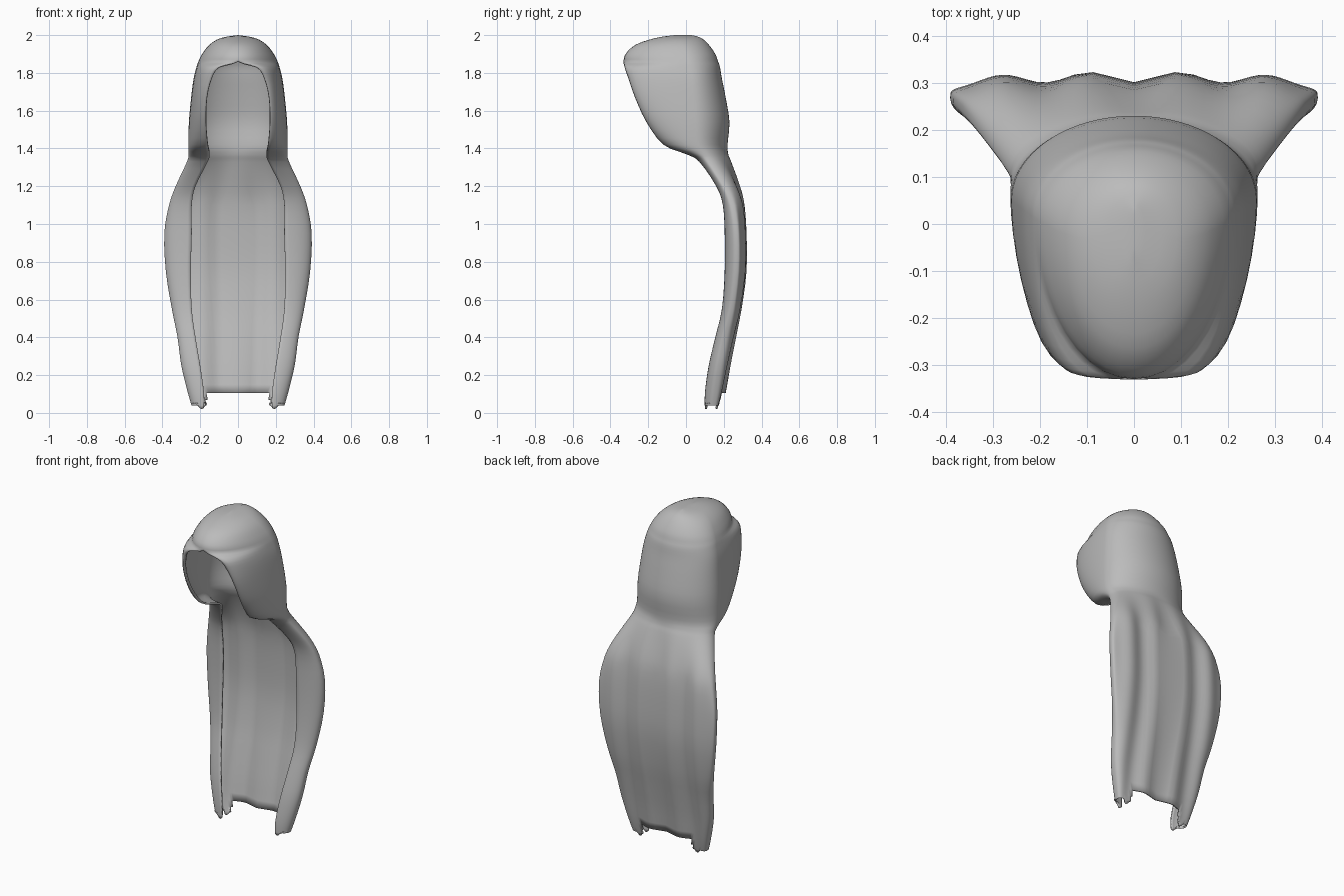
import bpy, bmesh, math

cube = bpy.data.objects.get("Cube")
if cube:
    bpy.data.objects.remove(cube, do_unlink=True)

STEPS = 3         # rows made between two neighbouring sections
FRONT_COLS = 10   # columns from the front edge to the widest point
BACK_COLS = 24    # columns from the widest point to the back seam
HEM = .105        # height of the straight hem at the back

# Sections of one half: height, front edge x and y, widest x and y, back y
HOOD = [
    (2, 0, -.06, 0, 0, .03),
    (1.985, 0, -.16, .09, -.03, .08),
    (1.95, 0, -.265, .15, -.02, .12),
    (1.9, 0, -.32, .19, 0, .155),
    (1.86, 0, -.33, .21, .01, .17),
    (1.83, .1, -.325, .22, .02, .18),
    (1.77, .14, -.305, .235, .03, .19),
    (1.67, .165, -.27, .248, .04, .21),
    (1.54, .17, -.21, .26, .05, .23),
    (1.42, .16, -.12, .263, .06, .22),
    (1.37, .15, 0, .262, .09, .225),
]
CAPE = [
    (1.33, .16, .07, .27, .12, .24),
    (1.2, .225, .16, .33, .2, .28),
    (1.1, .245, .195, .365, .24, .3),
    (.95, .245, .205, .39, .265, .31),
    (.75, .25, .205, .382, .265, .31),
    (.55, .245, .19, .35, .24, .285),
    (.4, .225, .155, .32, .2, .255),
    (.25, .2, .12, .3, .17, .225),
    (HEM, .18, .1, .265, .15, .2),
    (.02, .18, .1, .24, .14, .18),
]


def spline(a, b, c, d, t):
    """Smooth value between b and c."""
    return b + t / 2 * (c - a + t * (2 * a - 5 * b + 4 * c - d + t * (3 * (b - c) + d - a)))


def refine(rows, steps):
    """Insert smoothly interpolated sections between the given ones."""
    out = []
    last = len(rows) - 1
    for i in range(last):
        near = [rows[max(i - 1, 0)], rows[i], rows[i + 1], rows[min(i + 2, last)]]
        for s in range(steps):
            out.append([spline(*vals, s / steps) for vals in zip(*near)])
    out.append(list(rows[-1]))
    return out


def section_points(z, front_x, front_y, side_x, side_y, back_y):
    """Points of one half section, from the front edge round to the back seam."""
    cape = min(max((1.4 - z) / .3, 0), 1)
    square = 1 - .45 * cape
    front_x = max(front_x, 0)
    points = []
    for c in range(FRONT_COLS):
        a = math.pi / 2 * c / FRONT_COLS
        x = front_x + (side_x - front_x) * math.sin(a)
        y = side_y + (front_y - side_y) * math.cos(a)
        points.append((x, y, z))
    for c in range(BACK_COLS + 1):
        a = math.pi / 2 * c / BACK_COLS
        x = side_x * max(math.cos(a), 0) ** square
        y = side_y + (back_y - side_y) * math.sin(a) ** square
        # soft vertical pleats across the back of the cape
        pleat = -math.cos(math.tau * x / .19) * math.sin(a)
        points.append((x, y + .011 * cape * pleat, z))
    points[-1] = (0, *points[-1][1:])
    return points


def build_cloak(name, sections, material):
    bm = bmesh.new()
    grid = [[bm.verts.new(p) for p in section_points(*row)] for row in sections]
    for upper, lower in zip(grid, grid[1:]):
        for c in range(len(upper) - 1):
            # the back hem is cut straight, leaving a tab at each side
            below_hem = lower[c].co.z < HEM - .001
            if below_hem and c >= FRONT_COLS and lower[c].co.x < .17:
                continue
            bm.faces.new((upper[c], lower[c], lower[c + 1], upper[c + 1]))
    bmesh.ops.delete(bm, geom=[v for v in bm.verts if not v.link_faces], context='VERTS')
    # ragged lower edge of the tabs
    for v in bm.verts:
        if v.co.z < .03:
            v.co.z += .015 * (1 + math.sin(v.co.x * 90))
    bmesh.ops.remove_doubles(bm, verts=bm.verts, dist=.0005)
    mesh = bpy.data.meshes.new(name)
    bm.to_mesh(mesh)
    bm.free()
    mesh.materials.append(material)

    obj = bpy.data.objects.new(name, mesh)
    bpy.context.collection.objects.link(obj)
    mirror = obj.modifiers.new("mirror", 'MIRROR')
    mirror.use_clip = True
    mirror.merge_threshold = .001
    cloth = obj.modifiers.new("cloth_thickness", 'SOLIDIFY')
    cloth.thickness = .01
    cloth.offset = -1
    bpy.ops.object.select_all(action='DESELECT')
    obj.select_set(True)
    bpy.context.view_layer.objects.active = obj
    bpy.ops.object.shade_smooth_by_angle(angle=math.radians(40))
    return obj


# Plain grey cloth
cloth_grey = bpy.data.materials.new("cloth_grey")
cloth_grey.use_nodes = True
grey = (.5, .5, .5, 1)
cloth_grey.diffuse_color = grey
cloth_grey.node_tree.nodes["Principled BSDF"].inputs["Base Color"].default_value = grey

build_cloak("hooded_cloak", refine(HOOD + CAPE, STEPS), cloth_grey)
